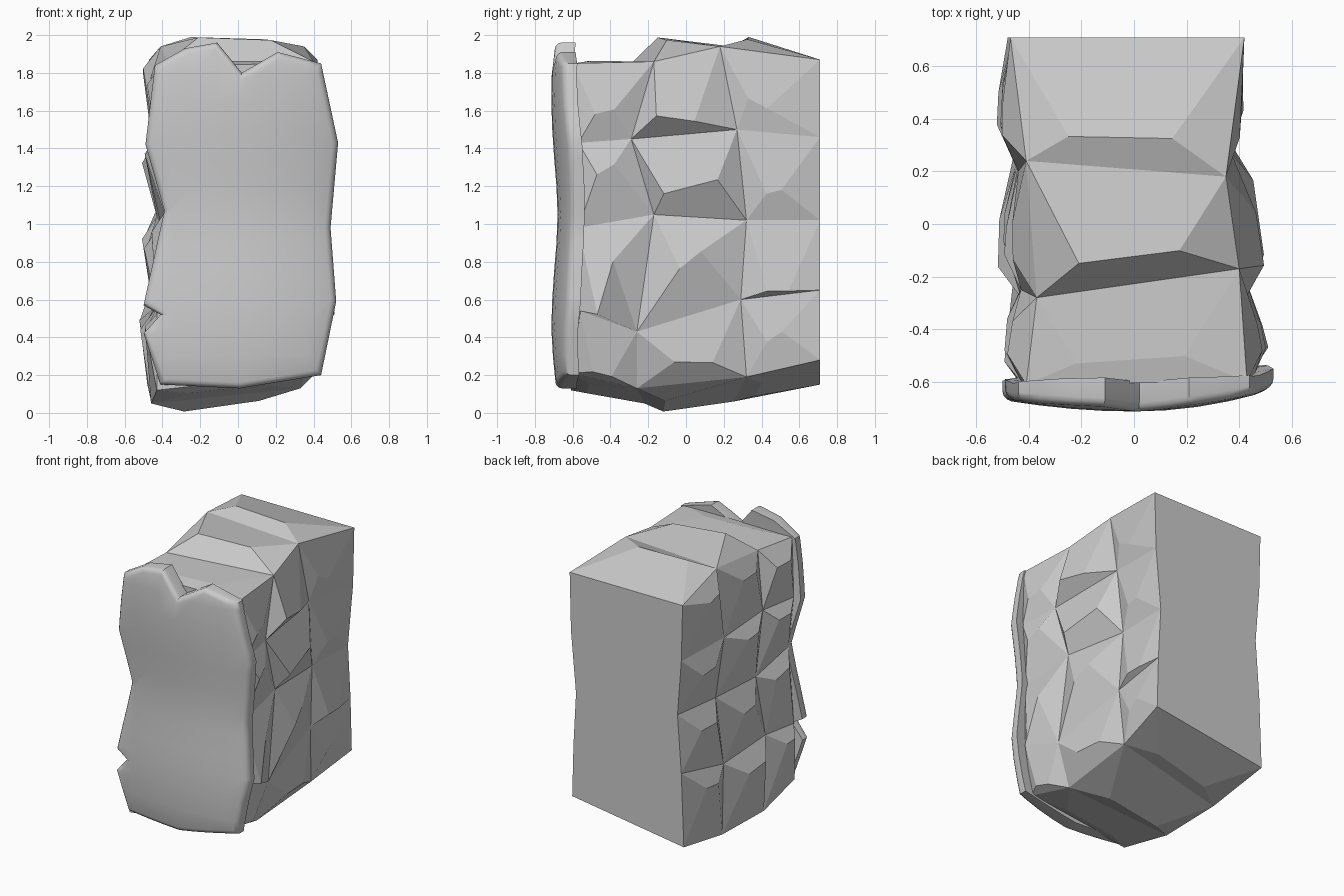
import bpy, bmesh, math, random
from mathutils import Vector

if "Cube" in bpy.data.objects:
    bpy.data.objects.remove(bpy.data.objects["Cube"])

random.seed(4)


def finish(bm, name):
    bmesh.ops.remove_doubles(bm, verts=bm.verts, dist=0.0005)
    bmesh.ops.recalc_face_normals(bm, faces=bm.faces)
    me = bpy.data.meshes.new(name)
    bm.to_mesh(me)
    bm.free()
    ob = bpy.data.objects.new(name, me)
    bpy.context.collection.objects.link(ob)
    return ob


# Rock body: a grid of crevice nodes, each cell swelling into a chiselled facet
bm = bmesh.new()


def cell(c, out, depth, s, t, rise, rise2):
    """Quad c0..c3 with a raised two-point lip just inside the edge c0-c1."""
    c0, c1, c2, c3 = c
    push = Vector(out) * depth
    p = c0.lerp(c1, s).lerp(c3.lerp(c2, s), rise) + push
    q = c0.lerp(c1, t).lerp(c3.lerp(c2, t), rise2) + push * 0.85
    v = [bm.verts.new(co) for co in (c0, c1, c2, c3, p, q)]
    for f in ((0, 1, 5, 4), (1, 2, 5), (0, 4, 3), (4, 5, 2, 3)):
        bm.faces.new([v[i] for i in f])


# Rows from bottom to top: (x, y, z) at the four stations front to back
right = [
    [(.36, -.60, .21), (.33, -.26, .13), (.35, .32, .19), (.40, .71, .28)],
    [(.45, -.56, .54), (.42, -.26, .43), (.37, .29, .60), (.39, .71, .65)],
    [(.44, -.57, .98), (.41, -.17, 1.05), (.36, .32, 1.02), (.37, .71, 1.02)],
    [(.46, -.57, 1.43), (.42, -.29, 1.45), (.37, .27, 1.50), (.41, .71, 1.46)],
    [(.43, -.60, 1.85), (.40, -.17, 1.86), (.35, .18, 1.94), (.42, .71, 1.87)],
]
left = [
    [(-.43, -.61, .12), (-.46, -.22, .05), (-.46, .25, .06), (-.48, .71, .15)],
    [(-.43, -.60, .52), (-.43, -.28, .56), (-.45, .22, .55), (-.46, .71, .67)],
    [(-.39, -.60, 1.06), (-.41, -.20, 1.0), (-.43, .28, 1.04), (-.43, .71, 1.08)],
    [(-.43, -.60, 1.42), (-.43, -.25, 1.46), (-.44, .20, 1.44), (-.46, .71, 1.47)],
    [(-.41, -.61, 1.84), (-.37, -.28, 1.86), (-.41, .24, 1.94), (-.47, .71, 1.87)],
]
right = [[Vector(p) for p in r] for r in right]
left = [[Vector(p) for p in r] for r in left]

# Right wall lips: depth, then lip position (s, t) and height of each point
lips = [[(.05, .3, .6, .1, .1), (.07, .35, .7, .35, .25), (.03, .3, .5, .4, .5)],
        [(.07, .3, .5, .03, .6), (.08, .35, .55, .5, .65), (.04, .33, .6, .07, .04)],
        [(.06, .3, .6, .6, .7), (.09, .17, .75, .28, .45), (.04, .3, .5, .3, .35)],
        [(.05, .3, .6, .35, .4), (.09, .2, .6, .27, .15), (.03, .2, .4, .4, .3)]]
for j, row in enumerate(lips):
    for i, spec in enumerate(row):
        cell((right[j][i], right[j][i + 1], right[j + 1][i + 1], right[j + 1][i]),
             (1, 0, 0), *spec)
        # Left wall: same grid, ledges under the upper edge of each cell
        s, h = random.uniform(.2, .35), random.uniform(.15, .35)
        cell((left[j + 1][i], left[j + 1][i + 1], left[j][i + 1], left[j][i]),
             (-1, 0, 0), random.uniform(.05, .08), s, s + random.uniform(.2, .4),
             h, h * 1.2)

# Stepped top and the underside, lips along the front edge of every cell
for i, (up, down) in enumerate(((.015, .02), (.11, .065), (.065, .02))):
    for row, sign, d in ((4, 1, up), (0, -1, down)):
        a, b = left[row], right[row]
        cell((a[i], b[i], b[i + 1], a[i + 1]), (0, 0, sign), d, .22, .72, .22, .25)

# Flat front and back ends
for i in (0, 3):
    bm.faces.new([bm.verts.new(r[i]) for r in right + left[::-1]])
finish(bm, "rock_body")

# Smooth front slab: notched outline, rounded rim, gently hollowed face
outline = [(-.44, 1.84), (-.28, 1.93), (-.11, 1.96), (.02, 1.80), (.21, 1.91),
           (.44, 1.85), (.53, 1.43), (.49, .98), (.52, .59), (.44, .20),
           (.01, .13), (-.41, .15), (-.50, .42), (-.41, .52), (-.50, .57),
           (-.39, 1.07), (-.49, 1.42)]
bm = bmesh.new()
face = bm.faces.new([bm.verts.new((x, 0, z)) for x, z in outline])
ext = bmesh.ops.extrude_face_region(bm, geom=[face])
for v in [g for g in ext["geom"] if isinstance(g, bmesh.types.BMVert)]:
    v.co.y = 0.07
bmesh.ops.recalc_face_normals(bm, faces=bm.faces)
rim = [e for e in bm.edges if all(abs(v.co.y) < 1e-5 for v in e.verts)]
bmesh.ops.bevel(bm, geom=rim, offset=0.03, segments=3, profile=0.5,
                affect='EDGES', clamp_overlap=True)
cuts = [((x, 0, 0), (1, 0, 0)) for x in (-.36, -.24, -.12, 0, .12, .24, .36)]
cuts += [((0, 0, .3 + .15 * k), (0, 0, 1)) for k in range(11)]
for co, no in cuts:
    bmesh.ops.bisect_plane(bm, geom=bm.verts[:] + bm.edges[:] + bm.faces[:],
                           dist=1e-5, plane_co=co, plane_no=no)
for v in bm.verts:
    x, y, z = v.co
    if y > .069:  # thicker in the middle so the back meets the body
        v.co.y += .04 * max(0, 1 - (x / .45) ** 2)
    hollow = .035 * math.exp(-((z - 1.05) / .35) ** 2)
    ends = .1 * max(0, z - 1.75) + .1 * max(0, .4 - z)
    v.co.y += -.715 + hollow + ends + (.3 if x > 0 else .18) * x * x
slab = finish(bm, "smooth_front_slab")
bpy.context.view_layer.objects.active = slab
slab.select_set(True)
bpy.ops.object.shade_smooth_by_angle(angle=math.radians(40))
